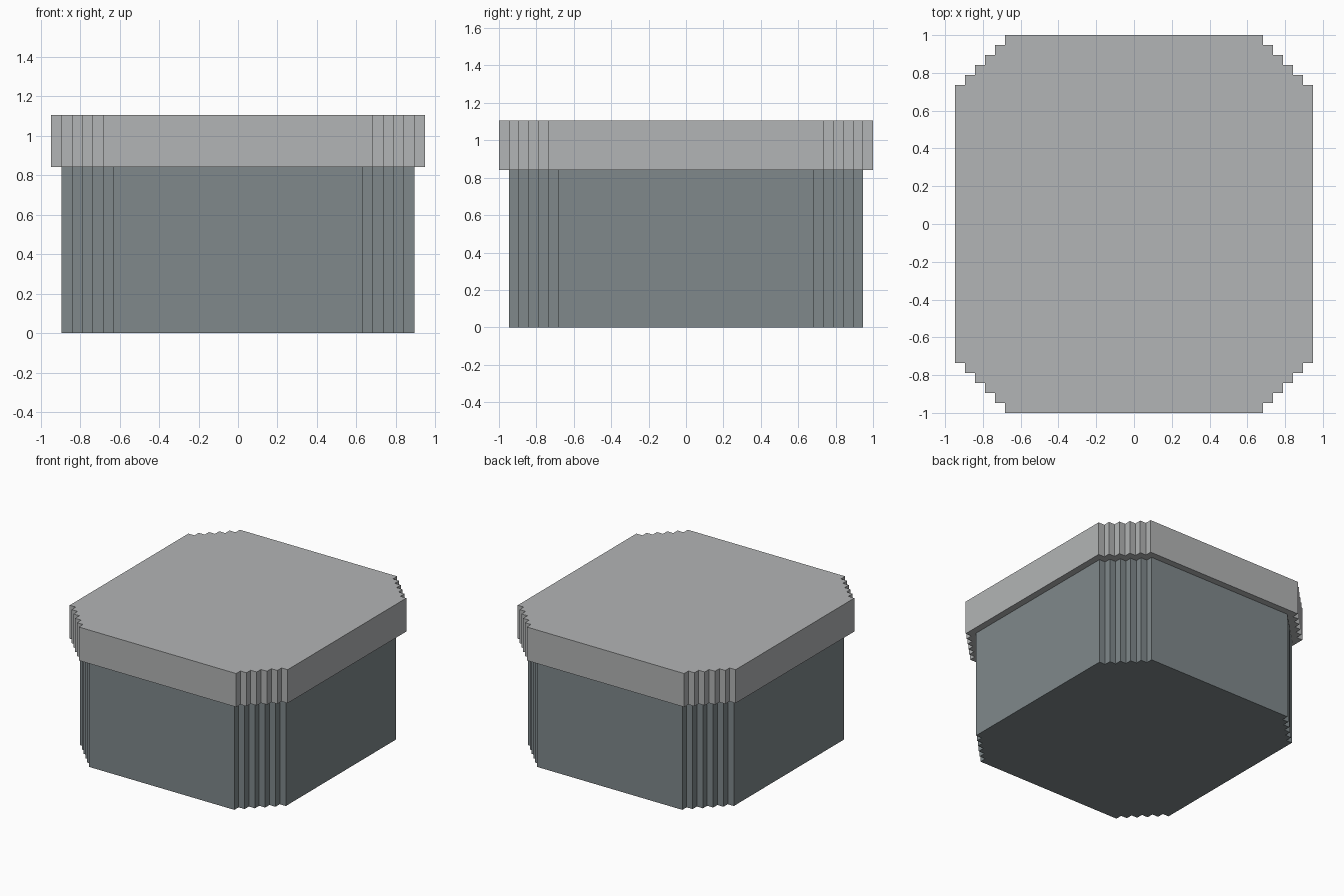
import bpy
import bmesh

cube = bpy.data.objects.get("Cube")
if cube:
    bpy.data.objects.remove(cube, do_unlink=True)

U = 1 / 19   # size of one step
STEPS = 5    # steps cut into each corner


def make_material(name, colour):
    mat = bpy.data.materials.new(name)
    mat.use_nodes = True
    mat.diffuse_color = colour
    mat.node_tree.nodes["Principled BSDF"].inputs["Base Color"].default_value = colour
    return mat


def stepped_outline(half_x, half_y):
    """Rectangle with staircase corners, counter-clockwise, in step units."""
    corner = []
    for i in range(STEPS + 1):
        x, y = half_x - i, half_y - STEPS + i
        corner.append((x, y))
        if i < STEPS:
            corner.append((x, y + 1))
    # drop the outer tips so that every step cuts inwards
    corner = [corner[0]]
    for i in range(STEPS):
        x, y = half_x - i, half_y - STEPS + i
        corner += [(x - 1, y), (x - 1, y + 1)]
    mirrored = corner[::-1]
    return (corner
            + [(-x, y) for x, y in mirrored]
            + [(-x, -y) for x, y in corner]
            + [(x, -y) for x, y in mirrored])


def stepped_block(name, half_x, half_y, bottom, top, mat):
    bm = bmesh.new()
    verts = [bm.verts.new((x * U, y * U, bottom * U))
             for x, y in stepped_outline(half_x, half_y)]
    base = bm.faces.new(verts)
    result = bmesh.ops.extrude_face_region(bm, geom=[base], use_keep_orig=True)
    raised = [v for v in result["geom"] if isinstance(v, bmesh.types.BMVert)]
    bmesh.ops.translate(bm, vec=(0, 0, (top - bottom) * U), verts=raised)
    bmesh.ops.recalc_face_normals(bm, faces=bm.faces)
    mesh = bpy.data.meshes.new(name)
    bm.to_mesh(mesh)
    bm.free()
    mesh.materials.append(mat)
    obj = bpy.data.objects.new(name, mesh)
    bpy.context.collection.objects.link(obj)
    return obj


light_grey = make_material("light_grey", (0.45, 0.46, 0.465, 1))
slate_grey = make_material("slate_grey", (0.215, 0.25, 0.26, 1))

# Box body and the wider lid resting on it
stepped_block("box_body", 17, 18, 0, 16, slate_grey)
stepped_block("box_lid", 18, 19, 16, 21, light_grey)
